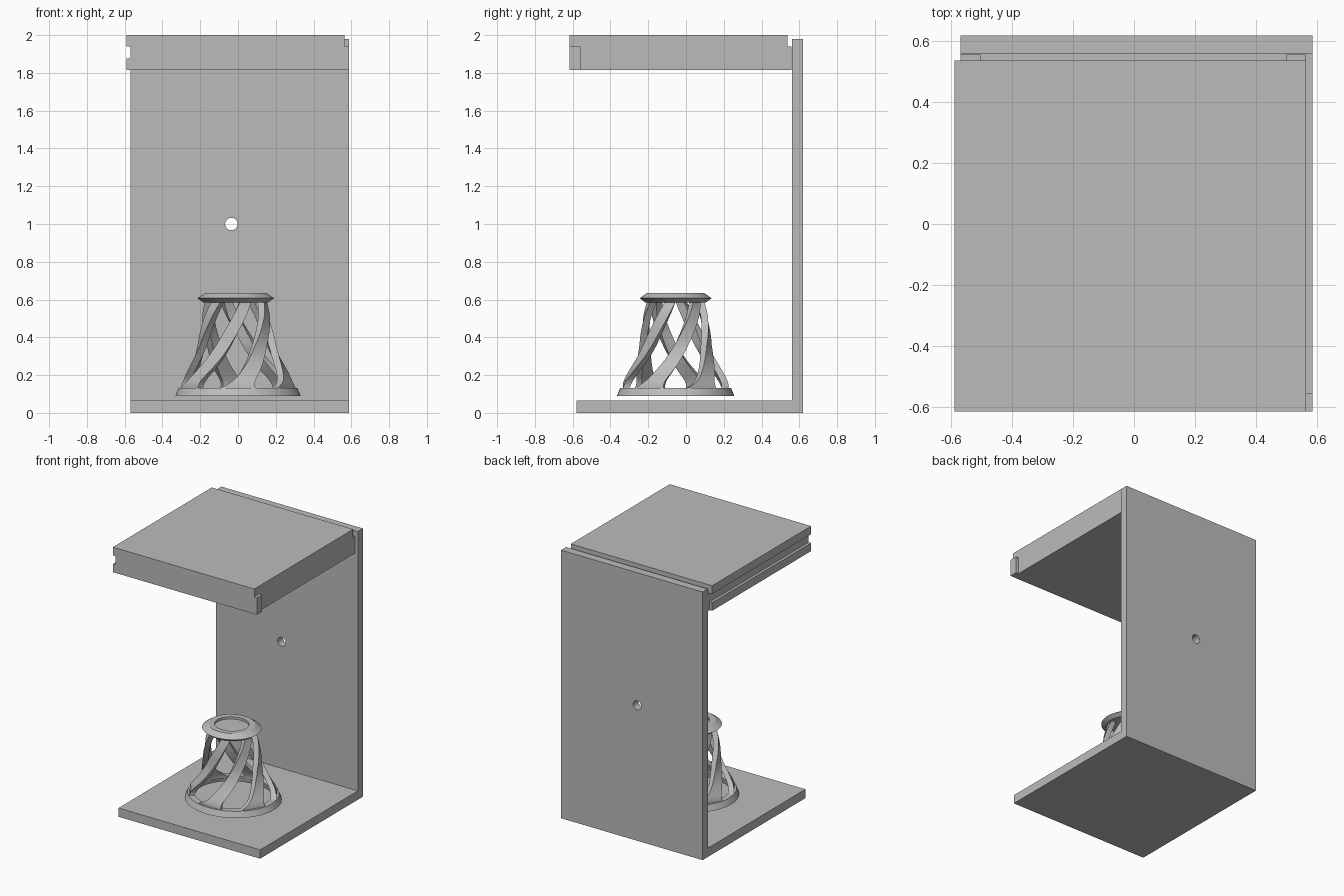
import bpy, bmesh
from math import sin, cos, pi, radians

cube = bpy.data.objects.get("Cube")
if cube:
    bpy.data.objects.remove(cube, do_unlink=True)

grey = bpy.data.materials.new("plain grey")
grey.use_nodes = True
grey.diffuse_color = (0.5, 0.5, 0.5, 1)
grey.node_tree.nodes["Principled BSDF"].inputs["Base Color"].default_value = (0.5, 0.5, 0.5, 1)


def finish(name, bm, smooth=False):
    bmesh.ops.recalc_face_normals(bm, faces=bm.faces)
    mesh = bpy.data.meshes.new(name)
    bm.to_mesh(mesh)
    bm.free()
    mesh.materials.append(grey)
    ob = bpy.data.objects.new(name, mesh)
    bpy.context.collection.objects.link(ob)
    bpy.ops.object.select_all(action='DESELECT')
    ob.select_set(True)
    bpy.context.view_layer.objects.active = ob
    if smooth:
        bpy.ops.object.shade_smooth_by_angle(angle=radians(30))
    return ob


def extrude(name, profile, axis, a, b):
    """Extrude a 2D outline along x (outline in y, z) or y (outline in x, z)."""
    bm = bmesh.new()
    face = bm.faces.new([bm.verts.new((a, u, v) if axis == 'x' else (u, a, v)) for u, v in profile])
    res = bmesh.ops.extrude_face_region(bm, geom=[face])
    moved = [v for v in res["geom"] if isinstance(v, bmesh.types.BMVert)]
    bmesh.ops.translate(bm, verts=moved, vec=(b - a, 0, 0) if axis == 'x' else (0, b - a, 0))
    return finish(name, bm)


def box(name, x0, x1, y0, y1, z0, z1):
    return extrude(name, [(x0, z0), (x1, z0), (x1, z1), (x0, z1)], 'y', y0, y1)


# Base plate and back wall in one L-shaped piece, with a round hole in the wall
shell = extrude("base_and_back_wall",
                [(-0.58, 0), (0.62, 0), (0.62, 1.98), (0.56, 1.98), (0.56, 0.065), (-0.58, 0.065)],
                'x', -0.57, 0.587)
bpy.ops.mesh.primitive_cylinder_add(vertices=32, radius=0.033, depth=0.3,
                                    location=(-0.035, 0.59, 1.0), rotation=(pi / 2, 0, 0))
cutter = bpy.context.object
cutter.hide_render = True
cut = shell.modifiers.new("hole", 'BOOLEAN')
cut.object = cutter
cut.solver = 'EXACT'
bpy.context.view_layer.objects.active = shell
bpy.ops.object.modifier_apply(modifier=cut.name)
bpy.data.objects.remove(cutter, do_unlink=True)

# Lid with a groove along its right edge
extrude("lid", [(-0.59, 1.815), (0.565, 1.815), (0.565, 2), (-0.59, 2), (-0.59, 1.94),
                (-0.57, 1.94), (-0.57, 1.875), (-0.59, 1.875)], 'y', -0.617, 0.537)
# Locating blocks on the lid corners
box("lid_front_block", 0.565, 0.587, -0.617, -0.557, 1.815, 1.94)
box("lid_back_block_left", 0.5, 0.565, 0.537, 0.558, 1.815, 1.94)
box("lid_back_block_right", -0.57, -0.505, 0.537, 0.558, 1.815, 1.94)

# Twisted stand
CY, SQUASH = -0.055, 0.935


def polar(r, angle, z, shift=0):
    return (shift + r * cos(angle), CY + SQUASH * r * sin(angle), z)


def lathe(name, profile, closed, shift=0, n=64):
    """Turn an (r, z) outline; open outlines end in a cap."""
    bm = bmesh.new()
    rings = [[bm.verts.new(polar(r, 2 * pi * i / n, z, shift)) for i in range(n)] for r, z in profile]
    pairs = list(zip(rings, rings[1:]))
    if closed:
        pairs.append((rings[-1], rings[0]))
    else:
        bm.faces.new(rings[0])
        bm.faces.new(rings[-1])
    for p, q in pairs:
        for i in range(n):
            j = (i + 1) % n
            bm.faces.new((p[i], p[j], q[j], q[i]))
    return finish(name, bm, True)


lathe("stand_foot_ring", [(0.332, 0.09), (0.314, 0.132), (0.27, 0.132), (0.28, 0.09)], True)
lathe("stand_top_rim", [(0.172, 0.585), (0.203, 0.607), (0.161, 0.635), (0.118, 0.635),
                        (0.118, 0.618)], False, shift=-0.012)

# Outer radius of the stand by height
HULL = [(0.12, 0.318), (0.16, 0.3), (0.2, 0.278), (0.25, 0.25), (0.3, 0.226), (0.36, 0.207),
        (0.44, 0.195), (0.52, 0.182), (0.595, 0.162)]


def hull(z):
    for (z0, r0), (z1, r1) in zip(HULL, HULL[1:]):
        if z <= z1:
            return r0 + (r1 - r0) * (z - z0) / (z1 - z0)
    return HULL[-1][1]


bm = bmesh.new()
STEPS, COUNT, TWIST = 28, 6, radians(82)
for k in range(COUNT):
    start = -pi / 2 - radians(2) + 2 * pi * k / COUNT
    rows = []
    for s in range(STEPS + 1):
        t = s / STEPS
        z = 0.12 + 0.475 * t
        r = hull(z)
        shift = -0.012 * t
        mid = start + TWIST * t
        half = radians(11) + radians(9) * max(0, 1 - t / 0.15) ** 2
        rows.append([bm.verts.new(polar(rr, mid + d, z, shift))
                     for rr, d in ((r, -half), (r, half), (r - 0.04, half), (r - 0.04, -half))])
    for p, q in zip(rows, rows[1:]):
        for i in range(4):
            j = (i + 1) % 4
            bm.faces.new((p[i], p[j], q[j], q[i]))
    bm.faces.new(rows[0])
    bm.faces.new(rows[-1])
finish("stand_twisted_struts", bm, True)
